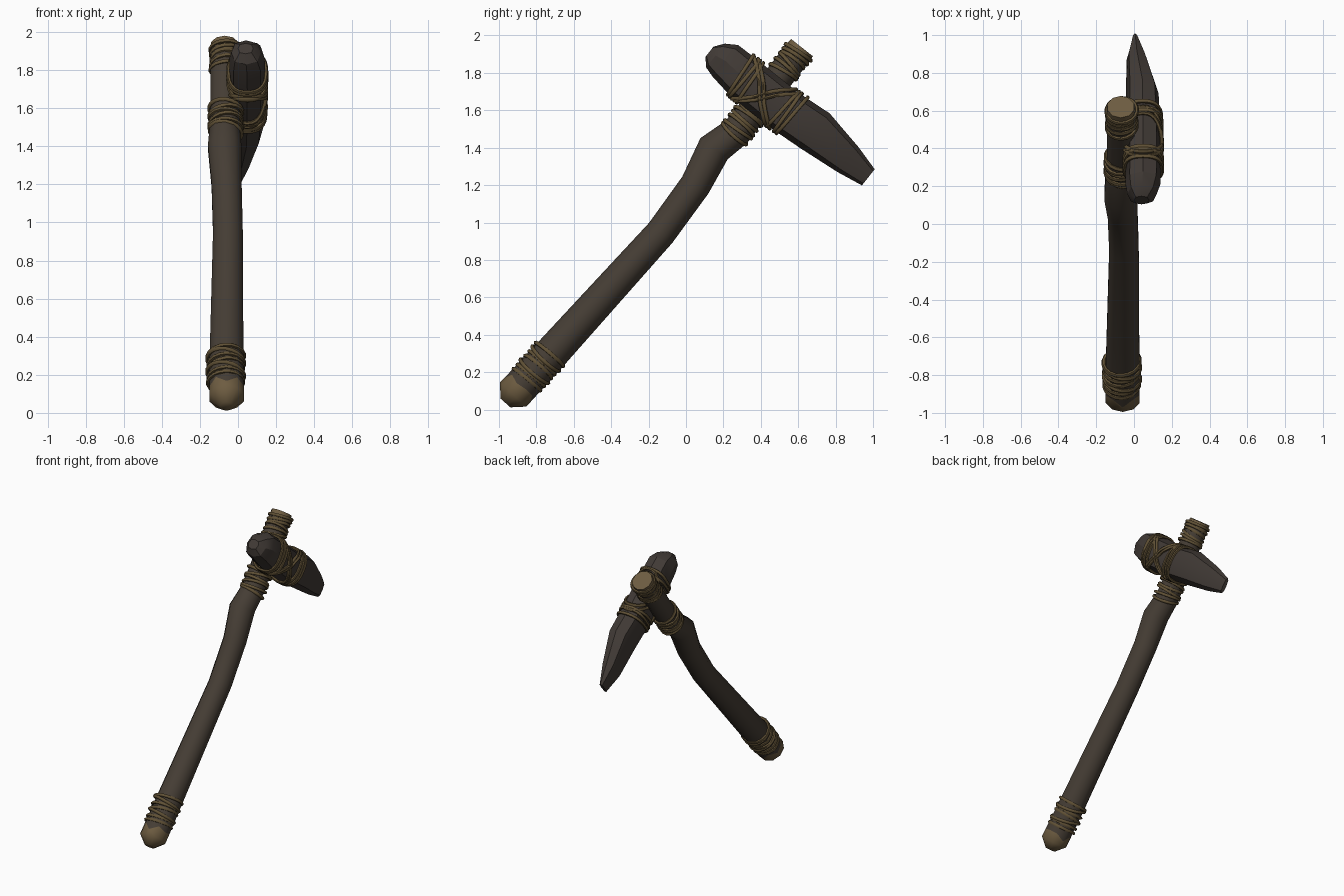
import bpy, bmesh, math, random
from mathutils import Vector

random.seed(4)
cube = bpy.data.objects.get("Cube")
if cube:
    bpy.data.objects.remove(cube, do_unlink=True)


def material(name, rgb):
    m = bpy.data.materials.new(name)
    m.use_nodes = True
    m.diffuse_color = (*rgb, 1)
    bsdf = m.node_tree.nodes["Principled BSDF"]
    bsdf.inputs["Base Color"].default_value = (*rgb, 1)
    bsdf.inputs["Roughness"].default_value = 0.9
    return m


bark = material("dark bark", (0.060, 0.047, 0.035))
cut_wood = material("cut wood", (0.155, 0.108, 0.053))
stone = material("dark stone", (0.052, 0.042, 0.036))
cord = material("plant cord", (0.115, 0.080, 0.035))
X = Vector((1, 0, 0))


def activate(ob):
    bpy.ops.object.select_all(action='DESELECT')
    ob.select_set(True)
    bpy.context.view_layer.objects.active = ob


def loft(name, rings, mats, pick, angle):
    """Skin a list of point rings; pick(segment) gives the material slot."""
    bm = bmesh.new()
    loops = [[bm.verts.new(p) for p in ring] for ring in rings]
    n = len(loops[0])
    for s, (a, b) in enumerate(zip(loops, loops[1:])):
        for i in range(n):
            j = (i + 1) % n
            bm.faces.new((a[i], a[j], b[j], b[i])).material_index = pick(s)
    bm.faces.new(loops[0][::-1]).material_index = pick(0)
    bm.faces.new(loops[-1]).material_index = pick(len(loops) - 2)
    bmesh.ops.recalc_face_normals(bm, faces=bm.faces)
    me = bpy.data.meshes.new(name)
    bm.to_mesh(me)
    bm.free()
    for m in mats:
        me.materials.append(m)
    ob = bpy.data.objects.new(name, me)
    bpy.context.collection.objects.link(ob)
    activate(ob)
    bpy.ops.object.shade_smooth_by_angle(angle=math.radians(angle))


def rope(name, loops, thickness=0.011):
    """Closed cords, one per loop of points."""
    cu = bpy.data.curves.new(name, 'CURVE')
    cu.dimensions = '3D'
    cu.bevel_depth = thickness
    cu.bevel_resolution = 1
    for pts in loops:
        sp = cu.splines.new('POLY')
        sp.points.add(len(pts) - 1)
        for p, co in zip(sp.points, pts):
            p.co = (*co, 1)
        sp.use_cyclic_u = True
    cu.materials.append(cord)
    ob = bpy.data.objects.new(name, cu)
    bpy.context.collection.objects.link(ob)
    activate(ob)
    bpy.ops.object.convert(target='MESH')
    bpy.ops.object.shade_smooth_by_angle(angle=math.radians(60))


def circle(centre, tangent, radius, n, tilt=0, phase=0):
    up = X.cross(tangent).normalized()
    return [centre + X * math.cos(a) * radius + up * math.sin(a) * radius
            + tangent * tilt * math.sin(a + phase)
            for a in (math.tau * (i + 0.5) / n for i in range(n))]


# Handle: bent branch, (x, y, z, radius) from butt to top
path = [(-0.06, -0.965, 0.035, 0.035), (-0.06, -0.925, 0.08, 0.095),
        (-0.06, -0.885, 0.122, 0.095), (-0.06, -0.72, 0.30, 0.093),
        (-0.053, -0.135, 0.945, 0.082), (-0.06, 0.05, 1.20, 0.083),
        (-0.07, 0.15, 1.395, 0.092), (-0.07, 0.27, 1.485, 0.083),
        (-0.07, 0.36, 1.60, 0.078), (-0.07, 0.59, 1.897, 0.077),
        (-0.07, 0.62, 1.935, 0.074)]
centres = [Vector(p[:3]) for p in path]
rings = []
for k, p in enumerate(path):
    before, after = centres[max(k - 1, 0)], centres[min(k + 1, len(path) - 1)]
    direction = (after - before).normalized()
    ring = circle(centres[k], direction, p[3], 10)
    if k == 2:  # ragged edge of the stripped butt
        ring = [v + direction * 0.025 * math.sin(i * 2.4) for i, v in enumerate(ring)]
    rings.append(ring)
last = len(path) - 2
loft("handle", rings, [bark, cut_wood], lambda s: int(s < 2 or s == last), 50)


# Cord wrapped round the handle in three places
def handle_wrap(name, start, end, radius, count):
    a, b = Vector((-0.065, *start)), Vector((-0.065, *end))
    direction = (b - a).normalized()
    rope(name, [circle(a.lerp(b, i / (count - 1)), direction,
                       radius + random.uniform(-0.003, 0.004), 18,
                       random.uniform(0.004, 0.02), random.uniform(0, 6))
                for i in range(count)])


handle_wrap("butt_wrap", (-0.85, 0.16), (-0.73, 0.295), 0.094, 7)
handle_wrap("neck_wrap", (0.26, 1.475), (0.35, 1.59), 0.083, 6)
handle_wrap("top_wrap", (0.52, 1.806), (0.60, 1.91), 0.077, 6)

# Stone head: sections (distance, low, high, x min, x max) along its own axis
sections = [(-0.038, -0.01, 0.06, 0.0, 0.08), (0.0, -0.052, 0.11, -0.035, 0.12),
            (0.06, -0.07, 0.148, -0.045, 0.14), (0.2, -0.092, 0.15, -0.045, 0.143),
            (0.47, -0.092, 0.148, -0.045, 0.14), (0.67, -0.078, 0.165, -0.042, 0.13),
            (0.9, -0.055, 0.12, -0.04, 0.07), (1.045, -0.03, 0.08, -0.008, 0.02)]
head_base = Vector((0, 0.14, 1.87))
head_axis = Vector((0, 0.784, -0.62))
head_up = Vector((0, 0.62, 0.784))


def head_point(t, angle, gap=0.0):
    for a, b in zip(sections, sections[1:]):
        if t <= b[0]:
            break
    f = (t - a[0]) / (b[0] - a[0])
    low, high, left, right = (u + (v - u) * f for u, v in zip(a[1:], b[1:]))
    c, s = (math.copysign(abs(w) ** 0.8, w) for w in (math.cos(angle), math.sin(angle)))
    across = (left + right) / 2 + c * ((right - left) / 2 + gap)
    height = (low + high) / 2 + s * ((high - low) / 2 + gap)
    return head_base + head_axis * t + X * across + head_up * height


loft("stone_head", [[head_point(s[0], math.tau * i / 8) for i in range(8)]
                    for s in sections], [stone], lambda s: 0, 28)


# Lashing: two straight bands and crossed diagonals between them
def head_loop(t, swing):
    return [head_point(t + swing * math.sin(a), a, 0.006)
            for a in (math.tau * i / 32 for i in range(32))]


rope("front_band", [head_loop(t, w) for t, w in ((0.17, -0.012), (0.2, 0.004), (0.235, -0.01))])
rope("rear_band", [head_loop(t, w) for t, w in ((0.46, 0.01), (0.49, -0.006), (0.52, 0.006))])
rope("cross_lashing", [head_loop(t, w) for t, w in
                       ((0.33, 0.12), (0.36, 0.13), (0.3, -0.14), (0.33, -0.14))])
